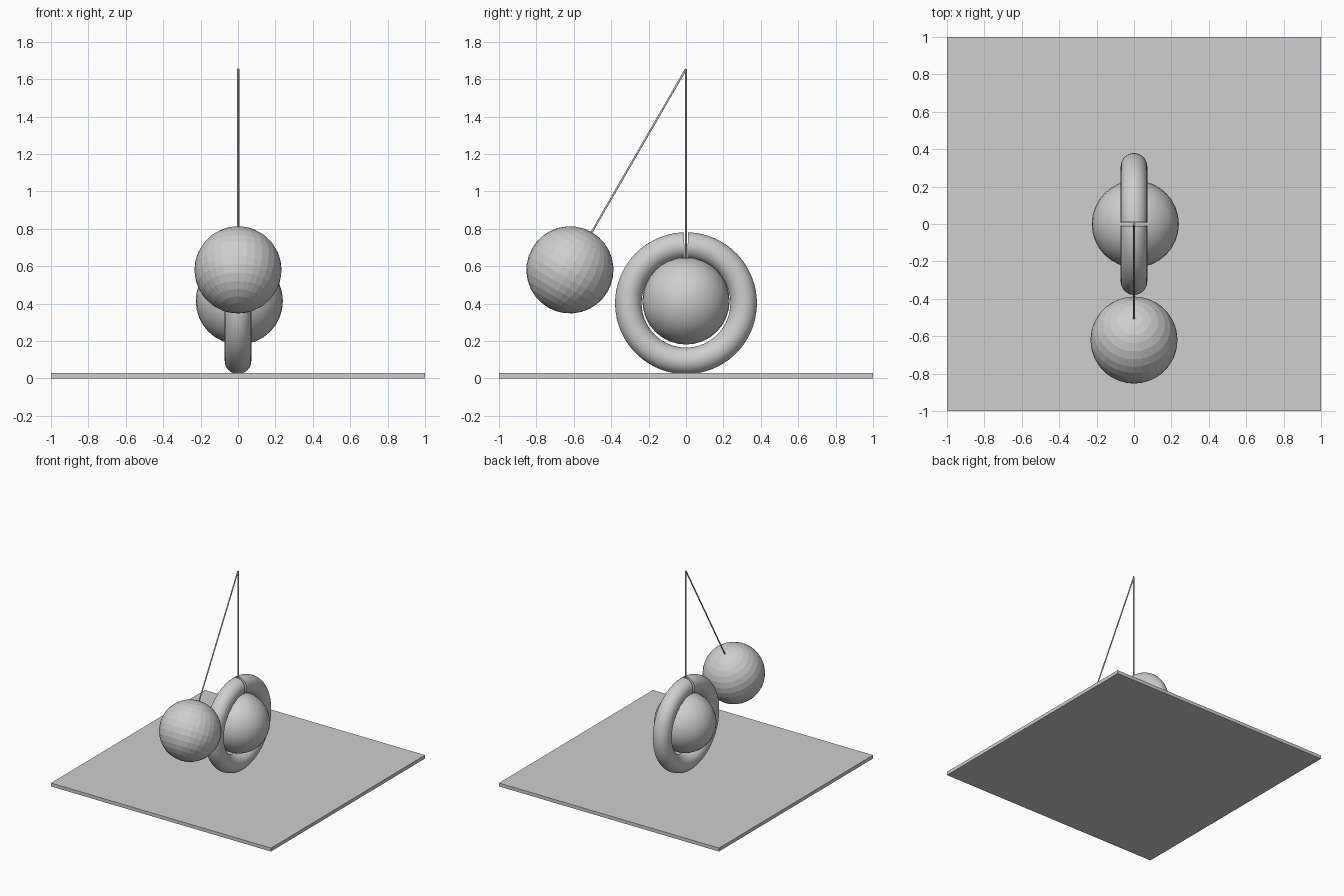
import bpy, bmesh, math
from mathutils import Matrix, Vector

if "Cube" in bpy.data.objects:
    bpy.data.objects.remove(bpy.data.objects["Cube"])

PIVOT = Vector((0, 0, 1.655))
LENGTH = 1.241      # pivot to ball centre
BALL_R = 0.233
RING_Z, MAJOR, MINOR = 0.402, 0.308, 0.071

grey = bpy.data.materials.new("light grey")
grey.diffuse_color = (0.62, 0.62, 0.62, 1)
grey.use_nodes = True
grey.node_tree.nodes["Principled BSDF"].inputs["Base Color"].default_value = grey.diffuse_color


def finish(name, bm, smooth=False):
    bmesh.ops.recalc_face_normals(bm, faces=bm.faces)
    mesh = bpy.data.meshes.new(name)
    bm.to_mesh(mesh)
    bm.free()
    mesh.materials.append(grey)
    ob = bpy.data.objects.new(name, mesh)
    bpy.context.collection.objects.link(ob)
    if smooth:
        bpy.ops.object.select_all(action='DESELECT')
        ob.select_set(True)
        bpy.context.view_layer.objects.active = ob
        bpy.ops.object.shade_smooth_by_angle(angle=math.radians(40))
    return ob


def pendulum(prefix, angle, smooth, shift=0.0):
    """Ball on a string, swung about the pivot towards -y."""
    swing = Matrix.Translation(PIVOT) @ Matrix.Rotation(-angle, 4, 'X')
    bm = bmesh.new()
    bmesh.ops.create_uvsphere(bm, u_segments=32, v_segments=16, radius=BALL_R,
                              matrix=swing @ Matrix.Translation((shift, 0, -LENGTH)))
    finish(prefix + "_ball", bm, smooth)
    reach = LENGTH - BALL_R + 0.01
    bm = bmesh.new()
    bmesh.ops.create_cone(bm, cap_ends=True, segments=12, radius1=0.005, radius2=0.005,
                          depth=reach, matrix=swing @ Matrix.Translation((shift / 2, 0, -reach / 2)))
    finish(prefix + "_string", bm, True)


# square base plate
bm = bmesh.new()
bmesh.ops.create_cube(bm, size=1, matrix=Matrix.Translation((0, 0, 0.014)) @ Matrix.Diagonal((2, 2, 0.028, 1)))
finish("base_plate", bm)

# upright ring with a narrow slot at the top for the string
bm = bmesh.new()
steps, sides = 96, 32
gap = 0.009 / MAJOR
rows = []
for i in range(steps + 1):
    a = gap + (2 * math.pi - 2 * gap) * i / steps
    row = []
    for j in range(sides):
        t = 2 * math.pi * j / sides
        r = MAJOR + MINOR * math.cos(t)
        row.append(bm.verts.new((MINOR * math.sin(t), r * math.sin(a), RING_Z + r * math.cos(a))))
    rows.append(row)
for p, q in zip(rows, rows[1:]):
    for j in range(sides):
        k = (j + 1) % sides
        bm.faces.new((p[j], p[k], q[k], q[j]))
bm.faces.new(rows[0])
bm.faces.new(rows[-1])
finish("slotted_ring", bm, True)

# ball hanging in the ring, and faceted ball swung out
pendulum("hanging", 0.0, True, 0.007)
pendulum("swung", math.radians(30), False)
